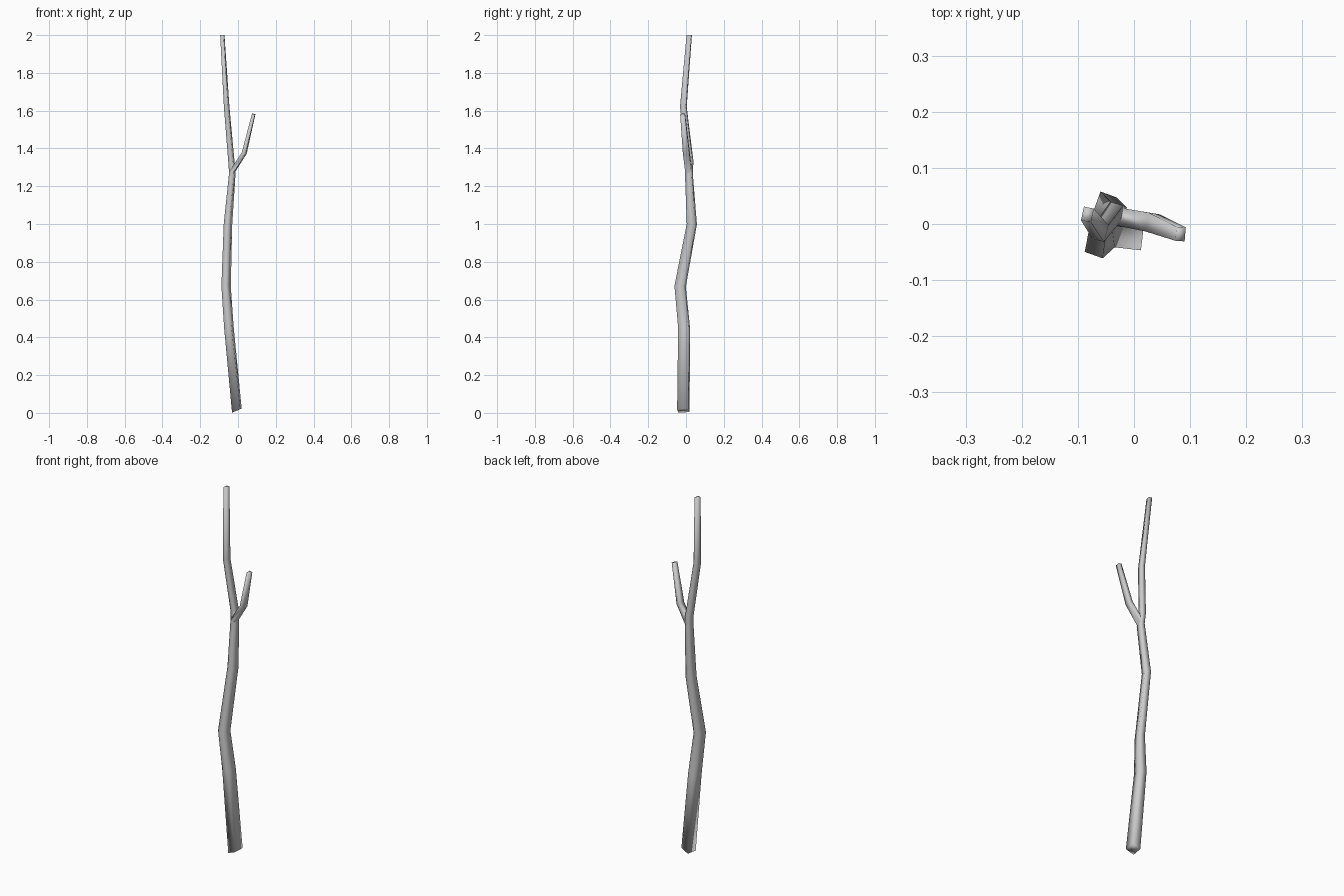
import bpy, bmesh
from math import cos, sin, radians
from mathutils import Vector

if "Cube" in bpy.data.objects:
    bpy.data.objects.remove(bpy.data.objects["Cube"])


def limb(name, rings, start=None, end=None):
    """Loft four-sided rings: (x, y, z, half width, half depth, turn in degrees)."""
    pts = [Vector(r[:3]) for r in rings]
    n = len(pts)
    bm = bmesh.new()
    loops = []
    for i, (x, y, z, a, b, turn) in enumerate(rings):
        d = (pts[min(i + 1, n - 1)] - pts[max(i - 1, 0)]).normalized()
        if i == 0 and start:
            d = Vector(start).normalized()
        if i == n - 1 and end:
            d = Vector(end).normalized()
        t = radians(turn)
        u = Vector((cos(t), sin(t), 0))
        u = (u - d * u.dot(d)).normalized()
        v = d.cross(u)
        loops.append([bm.verts.new(pts[i] + u * a * sx + v * b * sy)
                      for sx, sy in ((-1, -1), (1, -1), (1, 1), (-1, 1))])
    for lo, hi in zip(loops, loops[1:]):
        for k in range(4):
            m = (k + 1) % 4
            bm.faces.new((lo[k], lo[m], hi[m], hi[k]))
    bm.faces.new(loops[0][::-1])
    bm.faces.new(loops[-1])
    bmesh.ops.recalc_face_normals(bm, faces=bm.faces[:])
    me = bpy.data.meshes.new(name)
    bm.to_mesh(me)
    bm.free()
    ob = bpy.data.objects.new(name, me)
    bpy.context.collection.objects.link(ob)
    return ob


# main stem, tapering and kinked
stem = limb("stem", [
    (-0.006, -0.014, 0.012, 0.024, 0.030, -7),
    (-0.048, -0.010, 0.45, 0.020, 0.028, -12),
    (-0.063, -0.031, 0.67, 0.017, 0.026, -20),
    (-0.053, 0.031, 1.00, 0.0155, 0.023, -20),
    (-0.030, 0.015, 1.27, 0.013, 0.018, -15),
    (-0.035, 0.020, 1.33, 0.0125, 0.017, -15),
    (-0.060, -0.014, 1.62, 0.011, 0.0155, -15),
    (-0.083, 0.017, 2.00, 0.009, 0.0125, -12),
], start=(-0.42, 0, 1), end=(0, 0, 1))

# side twig leaving the fork
twig = limb("twig", [
    (-0.032, 0.014, 1.275, 0.012, 0.016, -10),
    (0.033, 0.002, 1.375, 0.011, 0.017, -10),
    (0.083, -0.018, 1.582, 0.0085, 0.0125, -5),
])

# fuse the fork into one surface
mod = stem.modifiers.new("fork", "BOOLEAN")
mod.operation = "UNION"
mod.solver = "EXACT"
mod.object = twig
bpy.context.view_layer.objects.active = stem
stem.select_set(True)
bpy.ops.object.modifier_apply(modifier=mod.name)
bpy.data.objects.remove(twig)
stem.name = "forked_branch"
bpy.ops.object.shade_smooth()
